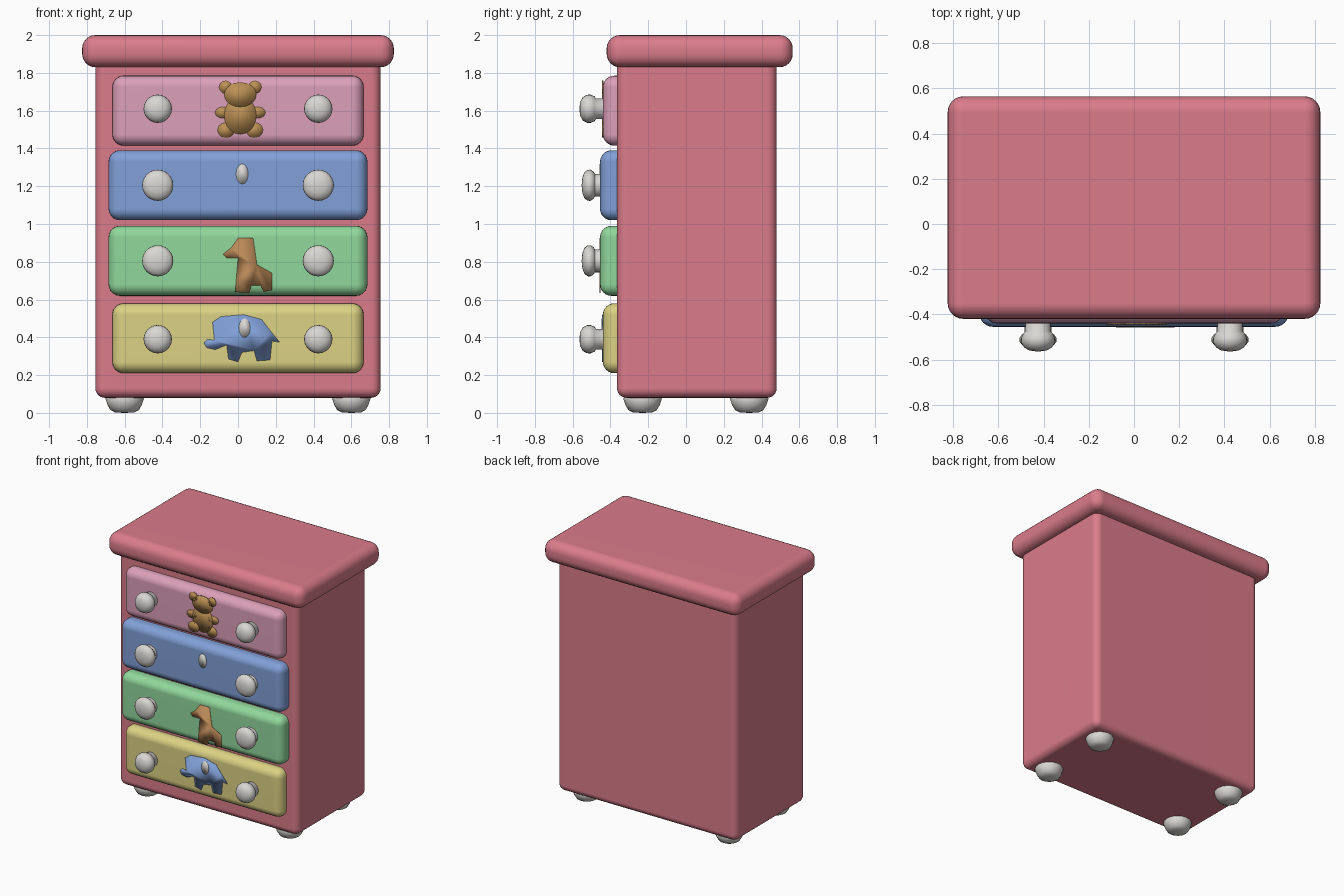
import bpy, bmesh, math
from mathutils import Matrix, Vector

cube = bpy.data.objects.get("Cube")
if cube:
    bpy.data.objects.remove(cube, do_unlink=True)


def material(name, r, g, b):
    """Flat material from 0-255 display values."""
    col = [(((c / 255) + 0.055) / 1.055) ** 2.4 for c in (r, g, b)] + [1]
    m = bpy.data.materials.new(name)
    m.use_nodes = True
    m.diffuse_color = col
    m.node_tree.nodes["Principled BSDF"].inputs["Base Color"].default_value = col
    return m


ROSE = material("rose", 219, 124, 139)
MAUVE = material("mauve", 220, 160, 185)
BLUE = material("blue", 129, 160, 216)
GREEN = material("green", 145, 216, 156)
YELLOW = material("yellow", 220, 210, 132)
IVORY = material("off white", 217, 215, 211)
BROWN = material("bear brown", 188, 144, 84)
TAN = material("giraffe tan", 188, 138, 88)


def finish(name, bm, mat):
    mesh = bpy.data.meshes.new(name)
    bm.to_mesh(mesh)
    bm.free()
    obj = bpy.data.objects.new(name, mesh)
    bpy.context.collection.objects.link(obj)
    mesh.materials.append(mat)
    bpy.ops.object.select_all(action="DESELECT")
    obj.select_set(True)
    bpy.context.view_layer.objects.active = obj
    bpy.ops.object.shade_smooth_by_angle(angle=math.radians(50))
    return obj


def rounded_box(name, low, high, radius, mat):
    low, high = Vector(low), Vector(high)
    bm = bmesh.new()
    bmesh.ops.create_cube(bm, size=1)
    bmesh.ops.scale(bm, vec=high - low, verts=bm.verts)
    bmesh.ops.translate(bm, vec=(low + high) / 2, verts=bm.verts)
    bmesh.ops.bevel(bm, geom=bm.edges[:], offset=radius, segments=6,
                    profile=0.5, affect="EDGES", clamp_overlap=True)
    obj = finish(name, bm, mat)
    obj.modifiers.new("even shading", "WEIGHTED_NORMAL").keep_sharp = True
    return obj


def lathe(name, profile, place, mat, steps=24):
    """Spin (radius, height) points around z, then move into place."""
    bm = bmesh.new()
    verts = [bm.verts.new((r, 0, h)) for r, h in profile]
    edges = [bm.edges.new(pair) for pair in zip(verts, verts[1:])]
    bmesh.ops.spin(bm, geom=verts + edges, cent=(0, 0, 0), axis=(0, 0, 1),
                   angle=math.tau, steps=steps)
    bmesh.ops.remove_doubles(bm, verts=bm.verts, dist=0.0005)
    bmesh.ops.recalc_face_normals(bm, faces=bm.faces)
    bm.transform(place)
    return finish(name, bm, mat)


def plate(name, outlines, y, mat):
    """Thin painted shape facing the front, made of one or more outlines."""
    bm = bmesh.new()
    for outline in outlines:
        bm.faces.new([bm.verts.new((x, y, z)) for x, z in outline])
    obj = finish(name, bm, mat)
    thick = obj.modifiers.new("thickness", "SOLIDIFY")
    thick.thickness, thick.offset = 0.006, 0
    return obj


def oval(x, z, rx, rz, n=20):
    return [(x + rx * math.cos(math.tau * i / n),
             z + rz * math.sin(math.tau * i / n)) for i in range(n)]


# Carcass and overhanging top
rounded_box("cabinet_body", (-0.755, -0.365, 0.08), (0.755, 0.48, 1.88), 0.05, ROSE)
rounded_box("cabinet_top", (-0.825, -0.42, 1.83), (0.825, 0.565, 2), 0.07, ROSE)

# Drawers with a pair of knobs each: bottom, half width, front, knob height
KNOB = [(0.055, -0.06), (0.055, 0.035), (0.066, 0.045), (0.075, 0.065),
        (0.074, 0.085), (0.062, 0.107), (0.037, 0.12), (0, 0.125)]
DRAWERS = [("bottom", 0.21, 0.665, 0.44, 0.39, 1.0, YELLOW),
           ("lower", 0.62, 0.685, 0.455, 0.805, 1.1, GREEN),
           ("upper", 1.02, 0.685, 0.455, 1.205, 1.1, BLUE),
           ("top", 1.415, 0.665, 0.44, 1.61, 1.0, MAUVE)]
for name, base, half, front, knob_z, size, mat in DRAWERS:
    rounded_box(name + "_drawer", (-half, -front, base),
                (half, -0.25, base + 0.37), 0.06, mat)
    reach = 1.0 if size == 1.0 else 0.78
    for side, label in ((1, "left"), (-1, "right")):
        place = (Matrix.Translation((side * 0.425, -front, knob_z))
                 @ Matrix.Rotation(math.pi / 2, 4, "X")
                 @ Matrix.Diagonal((size, size, reach, 1)))
        lathe(f"{name}_{label}_knob", KNOB, place, IVORY)

# Bun feet
FOOT = [(0, 0), (0.05, 0.002), (0.075, 0.015), (0.09, 0.04),
        (0.102, 0.075), (0.09, 0.1), (0, 0.11)]
for x, label in ((0.6, "left"), (-0.6, "right")):
    for y, end in ((-0.23, "front"), (0.335, "back")):
        lathe(f"{end}_{label}_foot", FOOT, Matrix.Translation((x, y, 0)), IVORY, 16)

# Bear on the top drawer
bear = [oval(0.012, 1.685, 0.085, 0.065), oval(0.012, 1.575, 0.085, 0.1)]
for s in (-1, 1):
    bear += [oval(0.012 + s * 0.078, 1.725, 0.034, 0.034),
             oval(0.012 + s * 0.09, 1.59, 0.043, 0.03),
             oval(0.012 + s * 0.075, 1.497, 0.045, 0.04)]
plate("bear_picture", bear, -0.441, BROWN)

# Giraffe on the lower drawer
plate("giraffe_picture", [[
    (-0.08, 0.84), (-0.035, 0.875), (0, 0.925), (0.08, 0.925), (0.1, 0.785),
    (0.18, 0.74), (0.18, 0.65), (0.135, 0.64), (0.12, 0.675), (0.07, 0.675),
    (0.06, 0.635), (-0.015, 0.64), (-0.01, 0.7), (0, 0.82), (-0.06, 0.82)]],
    -0.456, TAN)

# Elephant on the bottom drawer, with a pale ear
plate("elephant_picture", [[
    (-0.18, 0.37), (-0.16, 0.39), (-0.125, 0.385), (-0.135, 0.48), (-0.09, 0.51),
    (0.03, 0.52), (0.125, 0.495), (0.175, 0.43), (0.22, 0.375), (0.18, 0.38),
    (0.17, 0.28), (0.1, 0.275), (0.085, 0.33), (0.02, 0.32), (0, 0.27),
    (-0.05, 0.285), (-0.06, 0.36), (-0.12, 0.335), (-0.165, 0.345)]],
    -0.441, BLUE)
plate("elephant_ear", [oval(0.035, 0.45, 0.03, 0.05)], -0.444, IVORY)

# Pale ear on the upper drawer
plate("upper_drawer_ear", [oval(0.022, 1.265, 0.032, 0.053)], -0.456, IVORY)
